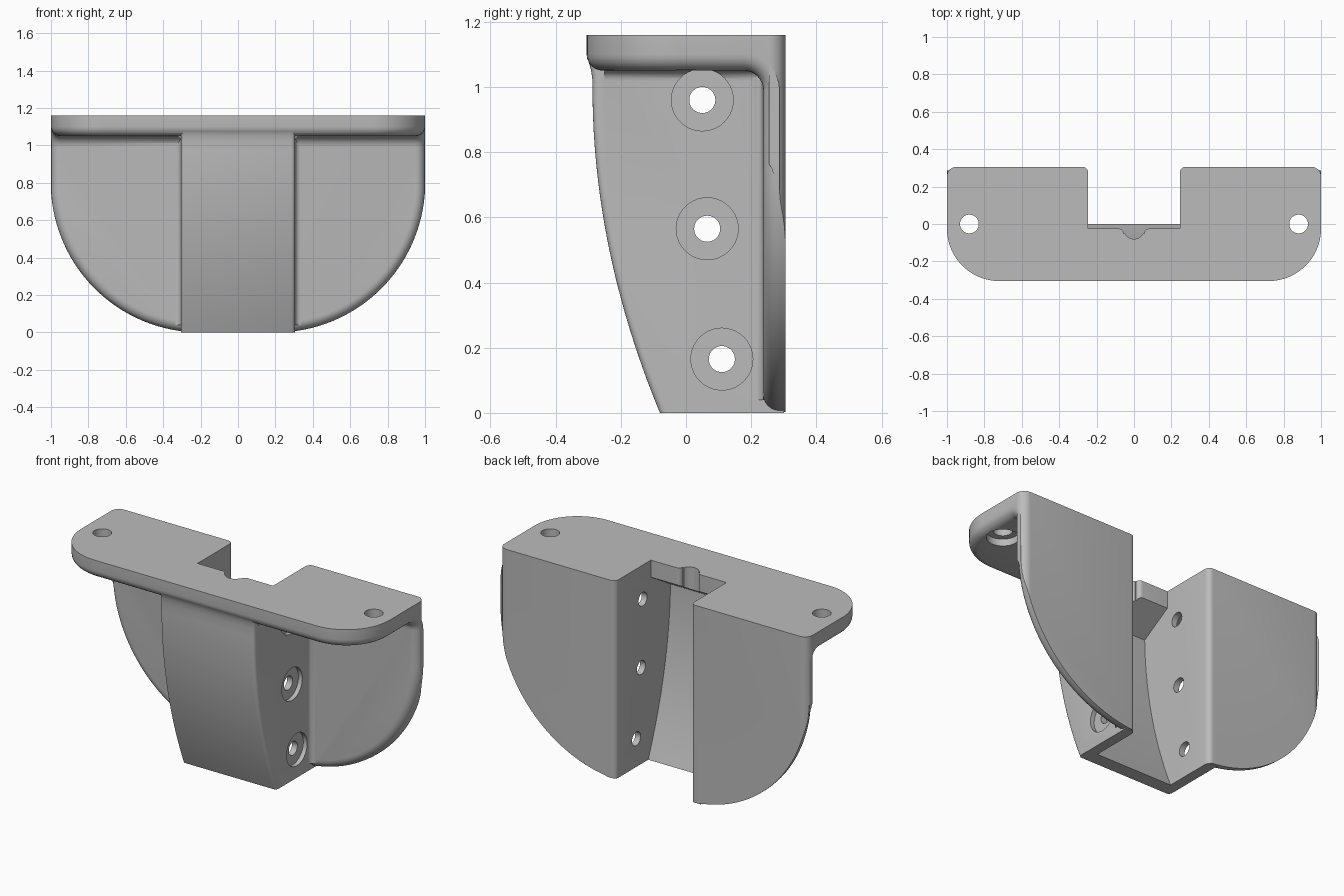
import bpy, bmesh, math
from mathutils import Vector

if "Cube" in bpy.data.objects:
    bpy.data.objects.remove(bpy.data.objects["Cube"], do_unlink=True)

SIDE, WALL = 0.305, 0.245      # channel outer and inner half width
BACK, WING, UNDER, TOP = 0.305, 0.237, 1.05, 1.16


def arc(cx, cy, r, a0, a1, n=10):
    """Points on a circular arc, angles in degrees."""
    angles = [math.radians(a0 + (a1 - a0) * i / n) for i in range(n + 1)]
    return [(cx + r * math.cos(a), cy + r * math.sin(a)) for a in angles]


def mirrored(pts):
    """Close a half outline by mirroring it over the first coordinate."""
    return pts + [(-a, b) for a, b in reversed(pts)]


def prism(name, pts, axis, lo, hi):
    """Extrude a 2D outline along an axis."""
    place = {"x": lambda p, d: (d, p[0], p[1]),
             "y": lambda p, d: (p[0], d, p[1]),
             "z": lambda p, d: (p[0], p[1], d)}[axis]
    bm = bmesh.new()
    face = bm.faces.new([bm.verts.new(place(p, lo)) for p in pts])
    ext = bmesh.ops.extrude_face_region(bm, geom=[face])
    move = Vector(place((0, 0), hi - lo))
    bmesh.ops.translate(bm, vec=move, verts=[v for v in ext["geom"] if isinstance(v, bmesh.types.BMVert)])
    bmesh.ops.recalc_face_normals(bm, faces=bm.faces)
    mesh = bpy.data.meshes.new(name)
    bm.to_mesh(mesh)
    bm.free()
    ob = bpy.data.objects.new(name, mesh)
    bpy.context.collection.objects.link(ob)
    return ob


def combine(target, tool, op):
    """Apply a boolean and remove the tool."""
    tool.hide_render = True
    mod = target.modifiers.new("join", "BOOLEAN")
    mod.object, mod.operation, mod.solver = tool, op, "EXACT"
    bpy.context.view_layer.objects.active = target
    bpy.ops.object.modifier_apply(modifier=mod.name)
    bpy.data.objects.remove(tool, do_unlink=True)


def bevel_where(ob, test, width, segments):
    """Round the edges that pass the test."""
    bm = bmesh.new()
    bm.from_mesh(ob.data)
    bmesh.ops.remove_doubles(bm, verts=bm.verts, dist=0.0003)
    edges = [e for e in bm.edges if len(e.link_faces) == 2 and test(e)]
    bmesh.ops.bevel(bm, geom=edges, offset=width, segments=segments,
                    profile=0.5, affect="EDGES", clamp_overlap=False)
    bm.to_mesh(ob.data)
    bm.free()


def corner_wedge(cx, cy, sx, sy, r, axis, lo, hi):
    """Concave corner piece, used to fill inner corners or round outer ones."""
    pts = [(cx - sx * 0.01, cy - sy * 0.01)]
    pts += [(cx + sx * (r - a), cy + sy * (r - b)) for a, b in arc(0, 0, r, 0, 90, 6)]
    return prism("corner_wedge", pts, axis, lo, hi)


def front_y(z):
    """Curved front of the channel."""
    return -0.287 + 0.207 * (1 - z) ** 2


# Mounting plate and wings: L section trimmed by plan and front outlines
section = [(-0.5, 1.3), (-0.5, UNDER)]
section += arc(WING - 0.06, UNDER - 0.06, 0.06, 90, 0, 8)
section += [(WING, -0.1), (0.4, -0.1), (0.4, 1.3)]
bracket = prism("bracket", section, "x", -1.1, 1.1)

plan = mirrored(arc(0.72, -0.025, 0.28, -90, 0, 20) + arc(0.95, BACK - 0.05, 0.05, 0, 90, 8))
combine(bracket, prism("plan_outline", plan, "z", -0.2, 1.4), "INTERSECT")
front = mirrored(arc(0.2, 0.801, 0.801, -90, 0, 40) + [(1.001, TOP)])
combine(bracket, prism("front_outline", front, "y", -0.6, 0.6), "INTERSECT")


def is_inner_rim(e):
    mid = (e.verts[0].co + e.verts[1].co) / 2
    return mid.y < 0.285 and mid.z < 1.12 and e.calc_face_angle(0) > math.radians(50)


bevel_where(bracket, is_inner_rim, 0.05, 6)

# Channel with a curved front
shell = [(front_y(i * 0.051), i * 0.051) for i in range(21)]
shell += [(-0.291, 1.05), (-0.298, 1.075), (-0.304, 1.1), (-0.304, 1.12), (0.3, 1.12), (0.3, 0)]
channel = prism("channel", shell, "x", -SIDE, SIDE)


def is_front_edge(e):
    a, b = (v.co for v in e.verts)
    return abs(a.x - b.x) < 0.001 and max(a.y, b.y) < -0.05 and abs(a.z - b.z) > 0.001


bevel_where(channel, is_front_edge, 0.02, 4)
combine(bracket, channel, "UNION")

# Fillets between channel, wings and plate
for s in (1, -1):
    combine(bracket, corner_wedge(s * SIDE, WING, s, -1, 0.03, "z", 0.04, 1.07), "UNION")
    combine(bracket, corner_wedge(s * SIDE, UNDER, s, -1, 0.03, "y", -0.25, 0.245), "UNION")

# Channel cavity, open to the back and through the plate
inner = [(front_y(z) + 0.08, z) for z in [-0.1 + i * 0.05 for i in range(22)]]
inner += [(-0.025, 1.06), (-0.025, 1.3), (0.4, 1.3), (0.4, -0.1)]
combine(bracket, prism("cavity", inner, "x", -WALL, WALL), "DIFFERENCE")
notch = mirrored([(0.08, 0.0)] + arc(0.08, -0.05, 0.025, 90, 180, 6) + arc(0, -0.025, 0.055, -27, -89, 8))
combine(bracket, prism("cable_notch", notch, "z", 0.95, 1.3), "DIFFERENCE")
for s in (1, -1):
    combine(bracket, corner_wedge(s * WALL, BACK, s, -1, 0.03, "z", -0.1, 1.3), "DIFFERENCE")

# Screw holes with counterbores
for s in (1, -1):
    for y, z in ((0.05, 0.96), (0.065, 0.565), (0.11, 0.165)):
        for r, start in ((0.04, 0.2), (0.095, 0.28)):
            circle = arc(y, z, r, 0, 360, 40)[:-1]
            lo, hi = sorted((s * start, s * 0.4))
            combine(bracket, prism("side_hole", circle, "x", lo, hi), "DIFFERENCE")
    for r, end in ((0.05, 1.3), (0.085, 1.09)):
        circle = arc(s * 0.88, 0, r, 0, 360, 40)[:-1]
        combine(bracket, prism("plate_hole", circle, "z", 0.95, end), "DIFFERENCE")

# Material and shading
grey = bpy.data.materials.new("light grey")
grey.use_nodes = True
colour = (0.5, 0.5, 0.5, 1)
grey.diffuse_color = colour
grey.node_tree.nodes["Principled BSDF"].inputs["Base Color"].default_value = colour
bracket.data.materials.clear()
bracket.data.materials.append(grey)
bpy.ops.object.select_all(action="DESELECT")
bracket.select_set(True)
bpy.context.view_layer.objects.active = bracket
bpy.ops.object.shade_smooth_by_angle(angle=math.radians(30))
